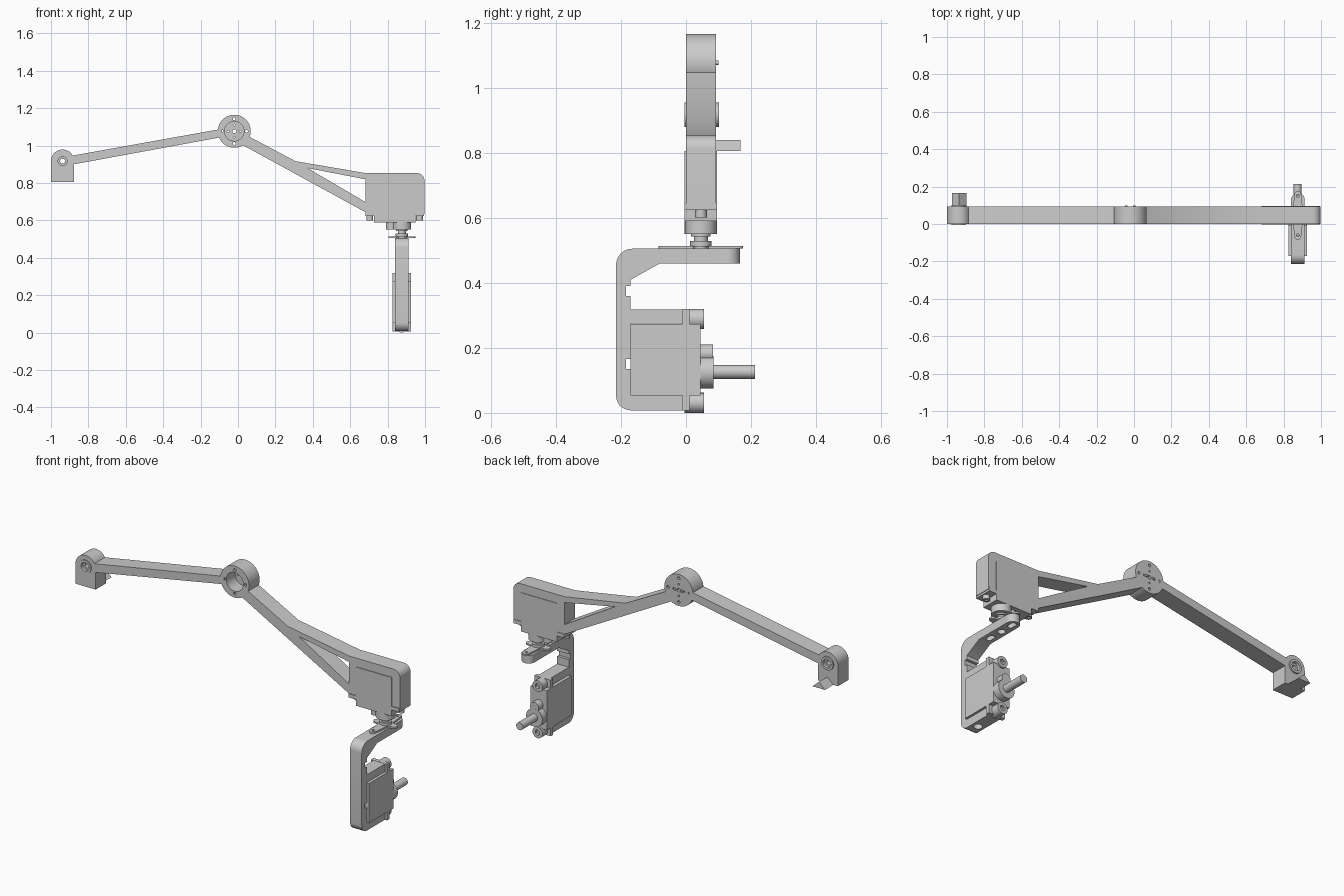
import bpy, bmesh, math
from mathutils import Matrix, Vector

if "Cube" in bpy.data.objects:
    bpy.data.objects.remove(bpy.data.objects["Cube"])


def arc(cx, cy, r, a0=0, a1=360, n=32):
    full = abs(a1 - a0) == 360
    m = n if full else n + 1
    return [(cx + r * math.cos(math.radians(a0 + (a1 - a0) * i / n)),
             cy + r * math.sin(math.radians(a0 + (a1 - a0) * i / n))) for i in range(m)]


def prism(name, pts, axis, lo, hi, mat=None):
    """Extrude a 2D outline along an axis from lo to hi."""
    place = {'x': lambda p, h: (h, p[0], p[1]),
             'y': lambda p, h: (p[0], h, p[1]),
             'z': lambda p, h: (p[0], p[1], h)}[axis]
    bm = bmesh.new()
    face = bm.faces.new([bm.verts.new(place(p, lo)) for p in pts])
    ext = bmesh.ops.extrude_face_region(bm, geom=[face])
    move = Vector(place((0, 0), hi - lo))
    bmesh.ops.translate(bm, vec=move, verts=[v for v in ext['geom'] if isinstance(v, bmesh.types.BMVert)])
    bmesh.ops.recalc_face_normals(bm, faces=bm.faces)
    me = bpy.data.meshes.new(name)
    bm.to_mesh(me)
    bm.free()
    if mat:
        me.transform(mat)
    ob = bpy.data.objects.new(name, me)
    bpy.context.collection.objects.link(ob)
    return ob


def rect(x0, y0, x1, y1):
    return [(x0, y0), (x1, y0), (x1, y1), (x0, y1)]


def combine(ob, others, op='DIFFERENCE'):
    """Boolean each helper into ob, then remove the helper."""
    bpy.context.view_layer.objects.active = ob
    for c in others:
        m = ob.modifiers.new('cut', 'BOOLEAN')
        m.operation, m.object, m.solver = op, c, 'EXACT'
        bpy.ops.object.modifier_apply(modifier=m.name)
        bpy.data.objects.remove(c)


Y0, Y1 = 0.0, 0.093

# Hub: cup open to the front, with a drilled floor at the back
HX, HZ = -0.02, 1.077
hub = prism('hub', arc(HX, HZ, 0.088, n=48), 'y', Y0, Y1)
cuts = [prism('cut', arc(HX, HZ, 0.052, n=40), 'y', -0.1, 0.078),
        prism('cut', arc(HX, HZ, 0.01, n=16), 'y', 0.05, 0.2)]
for k in range(4):
    a = k * math.pi / 2
    for r, s in ((0.066, 0.008), (0.033, 0.005)):
        cuts.append(prism('cut', arc(HX + r * math.cos(a), HZ + r * math.sin(a), s, n=12), 'y', -0.1, 0.2))
combine(hub, cuts)
for k, (dx, dz) in enumerate(((0.022, 0.0), (-0.022, 0.0))):
    prism(f'hub_pin_{k}', arc(HX + dx, HZ + dz, 0.007, n=12), 'y', 0.085, 0.1)

# Left arm and its rounded end block
prism('left_arm', [(-0.9, 0.944), (-0.085, 1.09), (-0.085, 1.046), (-0.9, 0.896)], 'y', Y0, Y1)
EX, EZ = -0.938, 0.917
end = prism('end_block', [(-1, 0.805), (-0.876, 0.805)] + arc(EX, EZ, 0.062, 0, 180, 24), 'y', Y0, Y1)
combine(end, [prism('cut', arc(EX, EZ, 0.03), 'y', -0.1, 0.2)])
ring = prism('end_bearing', arc(EX, EZ, 0.037), 'y', -0.005, 0.101)
combine(ring, [prism('cut', arc(EX, EZ, 0.024), 'y', -0.1, 0.012),
               prism('cut', arc(EX, EZ, 0.024), 'y', 0.085, 0.2),
               prism('cut', arc(EX, EZ, 0.013), 'y', -0.1, 0.2)])
prism('end_wedge', [(-0.972, 0.805), (-0.895, 0.805), (-0.935, 0.84)], 'y', 0.09, 0.167)

# Right arm: two struts running into an open-bottomed motor holder
arm = prism('right_arm', [(0.014, 1.009), (0.682, 0.644), (0.682, 0.635), (0.728, 0.635), (0.728, 0.805),
                          (0.948, 0.805), (0.948, 0.635), (0.997, 0.635)]
            + arc(0.957, 0.813, 0.04, 0, 90, 8)
            + [(0.682, 0.853), (0.307, 0.917), (0.045, 1.056)], 'y', Y0, Y1)
combine(arm, [prism('cut', [(0.372, 0.88), (0.682, 0.82), (0.682, 0.698)], 'y', -0.1, 0.2)])


# Motor: u = length, v = thickness, d = shaft direction
def motor(tag, mat, screw_r, screw_u, screw_d):
    prism(f'{tag}_motor_body', rect(-0.11, -0.05, 0.11, 0.05), 'z', -0.17, 0.045, mat)
    prism(f'{tag}_motor_flange', rect(-0.156, -0.05, 0.156, 0.05), 'z', -0.01, 0.011, mat)
    prism(f'{tag}_gear_cover', arc(-0.038, 0, 0.05), 'z', 0.04, 0.084, mat)
    prism(f'{tag}_gear_cover_small', arc(0.02, 0, 0.027), 'z', 0.04, 0.083, mat)
    for i, u in enumerate(screw_u):
        s = prism(f'{tag}_screw_{i}', arc(u, 0, screw_r, n=24), 'z', -0.005, screw_d, mat)
        combine(s, [prism('cut', arc(u, 0, screw_r * 0.5, n=6), 'z', screw_d - 0.015, 0.2, mat)])


def frame(u, v, d, origin):
    m = Matrix((u, v, d)).transposed().to_4x4()
    m.translation = origin
    return m


motor('upper', frame((-1, 0, 0), (0, 1, 0), (0, 0, -1), (0.838, 0.046, 0.635)), 0.018, (-0.133, 0.133), 0.034)
motor('lower', frame((0, 0, 1), (1, 0, 0), (0, 1, 0), (0.875, 0, 0.163)), 0.031, (-0.132, 0.126), 0.055)

# Shafts
SX, SY = 0.876, 0.046
prism('lower_shaft', arc(0.875, 0.126, 0.021), 'y', 0.07, 0.213)
for i, (r, lo, hi) in enumerate(((0.03, 0.543, 0.556), (0.021, 0.528, 0.545), (0.033, 0.512, 0.529))):
    prism(f'upper_shaft_step_{i}', arc(SX, SY, r), 'z', lo, hi)

# Four-armed horn under the upper shaft
horn = prism('horn', arc(SX, SY, 0.036), 'z', 0.505, 0.514)
blades = []
for k, reach in enumerate((0.072, 0.13, 0.072, 0.13)):
    pts = [(0, -0.03), *arc(reach - 0.018, 0, 0.018, -90, 90, 12), (0, 0.03)]
    rot = Matrix.Translation((SX, SY, 0)) @ Matrix.Rotation(k * math.pi / 2, 4, 'Z')
    blades.append(prism('blade', pts, 'z', 0.505, 0.514, rot))
combine(horn, blades, 'UNION')
combine(horn, [prism('cut', arc(SX, SY + s * 0.105, 0.008, n=16), 'z', 0.4, 0.6) for s in (-1, 1)])

# C-shaped bracket wrapping the lower motor
BX0, BX1 = 0.84, 0.912
bracket = prism('bracket', [(0.13, 0.46), (0.13, 0.505)] + arc(-0.165, 0.455, 0.05, 90, 180, 10)
                + arc(-0.17, 0.053, 0.045, 180, 270, 10)
                + [(-0.01, 0.008), (-0.01, 0.055), (-0.17, 0.055), (-0.17, 0.135), (-0.185, 0.135),
                   (-0.185, 0.165), (-0.17, 0.165), (-0.17, 0.275), (-0.01, 0.275), (-0.01, 0.318),
                   (-0.17, 0.318), (-0.17, 0.36), (-0.185, 0.36), (-0.185, 0.39), (-0.17, 0.39),
                   (-0.17, 0.41), (-0.08, 0.46)], 'x', BX0, BX1)
combine(bracket, [prism('tip', arc(SX, 0.13, 0.036), 'z', 0.46, 0.505)], 'UNION')
slots = [prism('cut', arc(SX, y + 0.012, 0.014, 0, 180, 12) + arc(SX, y - 0.012, 0.014, 180, 360, 12),
               'z', 0.4, 0.6) for y in (-0.035, 0.125)]
combine(bracket, slots + [prism('cut', arc(SX, SY, 0.02), 'z', 0.4, 0.6),
                          prism('cut', arc(SX, -0.13, 0.022), 'z', -0.1, 0.04)])

# Rest on the ground and shade curved walls smoothly
objs = list(bpy.context.scene.objects)
low = min(v.co.z for o in objs for v in o.data.vertices)
for o in objs:
    o.data.transform(Matrix.Translation((0, 0, -low)))
    o.select_set(True)
bpy.context.view_layer.objects.active = objs[0]
bpy.ops.object.shade_smooth_by_angle(angle=math.radians(30))
